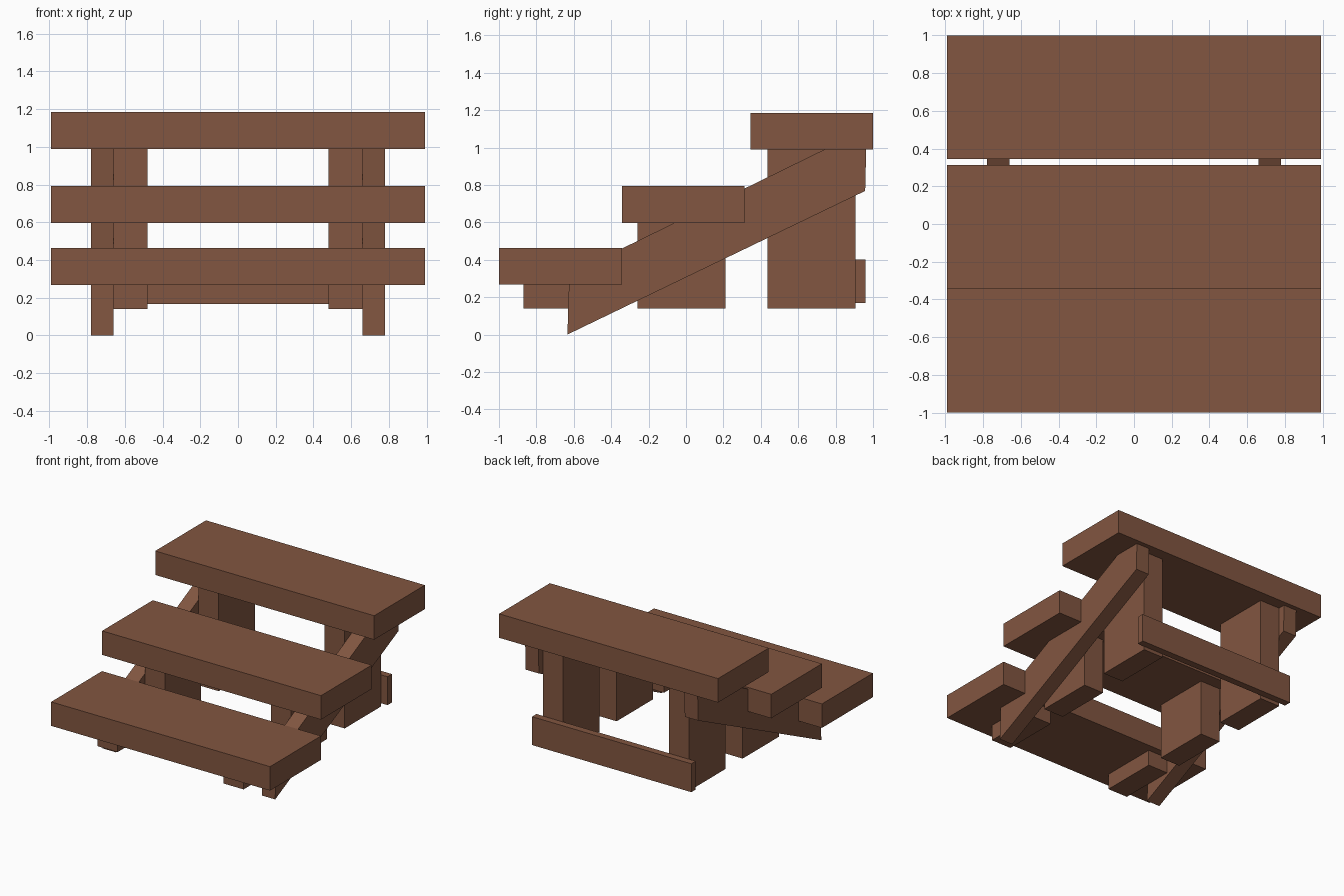
import bpy, bmesh

if "Cube" in bpy.data.objects:
    bpy.data.objects.remove(bpy.data.objects["Cube"])

wood = bpy.data.materials.new("brown wood")
wood.diffuse_color = (0.223, 0.093, 0.052, 1)
wood.use_nodes = True
wood.node_tree.nodes["Principled BSDF"].inputs["Base Color"].default_value = wood.diffuse_color


def prism(name, profile, x0, x1):
    """Extrude a (y, z) profile along x."""
    bm = bmesh.new()
    face = bm.faces.new([bm.verts.new((x0, y, z)) for y, z in profile])
    ext = bmesh.ops.extrude_face_region(bm, geom=[face])
    moved = [v for v in ext["geom"] if isinstance(v, bmesh.types.BMVert)]
    bmesh.ops.translate(bm, verts=moved, vec=(x1 - x0, 0, 0))
    bmesh.ops.recalc_face_normals(bm, faces=bm.faces)
    mesh = bpy.data.meshes.new(name)
    bm.to_mesh(mesh)
    bm.free()
    mesh.materials.append(wood)
    obj = bpy.data.objects.new(name, mesh)
    bpy.context.collection.objects.link(obj)
    return obj


def box(name, x0, x1, y0, y1, z0, z1):
    return prism(name, [(y0, z0), (y1, z0), (y1, z1), (y0, z1)], x0, x1)


# Three treads, each with a pair of blocks beneath it
steps = [("lower", -1.0, -0.342, 0.268, 0.464, -0.87),
         ("middle", -0.342, 0.313, 0.597, 0.793, -0.26),
         ("upper", 0.345, 1.0, 0.988, 1.184, 0.435)]
for name, y0, y1, z0, z1, post_y in steps:
    box(name + "_tread", -0.99, 0.99, y0, y1, z0, z1)
    for side, x in (("left", -0.66), ("right", 0.48)):
        box(f"{name}_{side}_post", x, x + 0.18, post_y, post_y + 0.47, 0.14, z0 + 0.005)

# Sloping stringers outside the posts
stringer = [(-0.634, 0.0), (0.958, 0.768), (0.966, 1.10), (-0.624, 0.322)]
for side, x in (("left", -0.78), ("right", 0.66)):
    prism(side + "_stringer", stringer, x, x + 0.12)

# Rear cross board
box("rear_cross_board", -0.72, 0.72, 0.903, 0.96, 0.168, 0.40)
